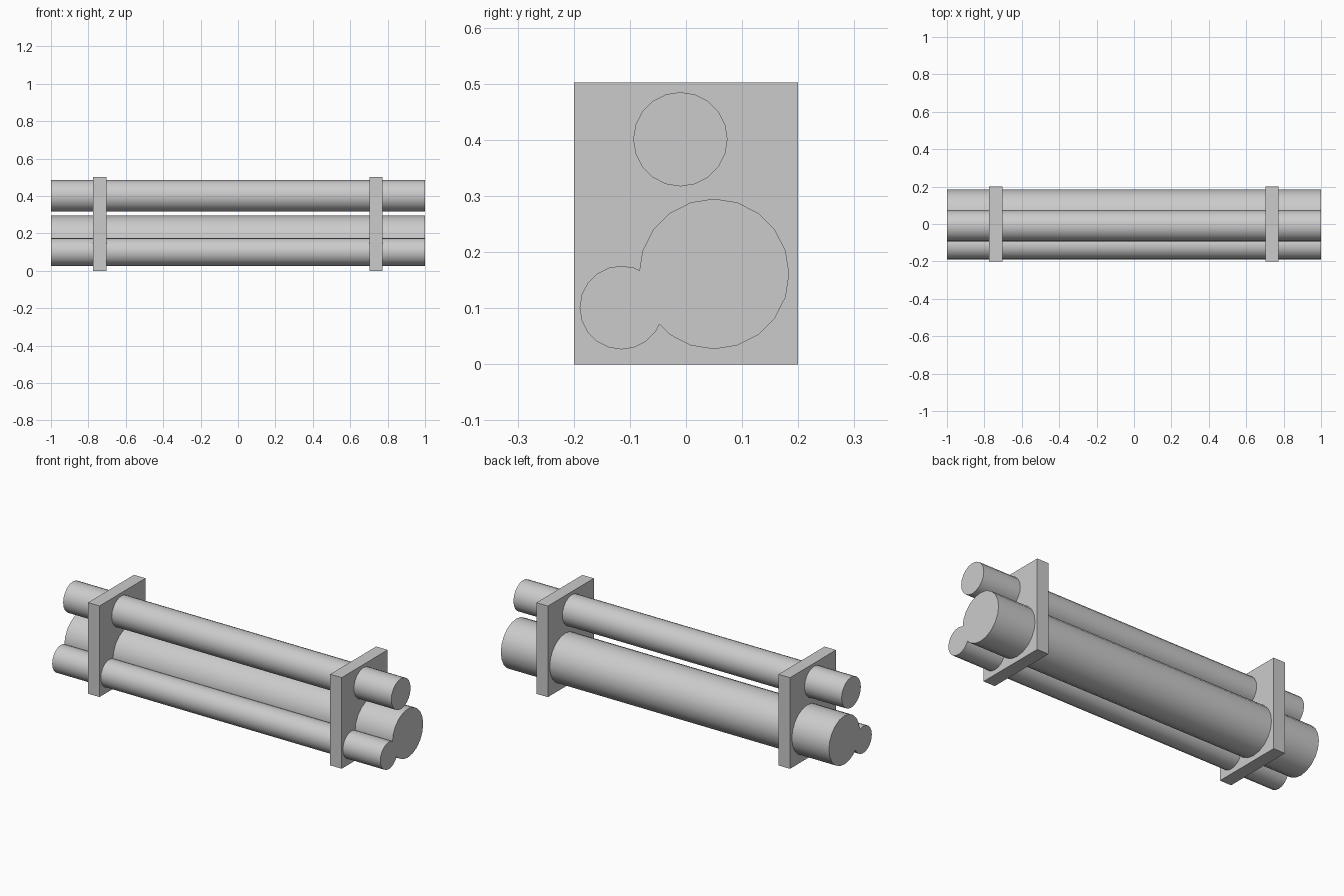
import bpy, math

if "Cube" in bpy.data.objects:
    bpy.data.objects.remove(bpy.data.objects["Cube"])

grey = bpy.data.materials.new("plain_grey")
grey.diffuse_color = (0.6, 0.6, 0.6, 1)
grey.use_nodes = True
grey.node_tree.nodes["Principled BSDF"].inputs["Base Color"].default_value = grey.diffuse_color


def finish(obj, name):
    obj.name = name
    obj.data.materials.append(grey)


def pipe(name, y, z, radius):
    # 20-sided solid pipe running the full length, a vertex at the top
    bpy.ops.mesh.primitive_cylinder_add(vertices=20, radius=radius, depth=2,
                                        location=(0, y, z),
                                        rotation=(0, math.pi / 2, 0))
    finish(bpy.context.object, name)
    bpy.ops.object.shade_smooth_by_angle(angle=math.radians(30))


def bracket(name, x):
    # upright plate holding the pipes
    bpy.ops.mesh.primitive_cube_add(size=1, location=(x, 0, 0.251))
    obj = bpy.context.object
    obj.scale = (0.07, 0.4, 0.502)
    bpy.ops.object.transform_apply(location=False, rotation=False, scale=True)
    finish(obj, name)


# Three pipes of different thickness
pipe("upper_pipe", -0.01, 0.401, 0.084)
pipe("large_pipe", 0.05, 0.161, 0.134)
pipe("small_pipe", -0.115, 0.101, 0.0745)

# Two brackets near the ends
bracket("left_bracket", -0.739)
bracket("right_bracket", 0.737)
